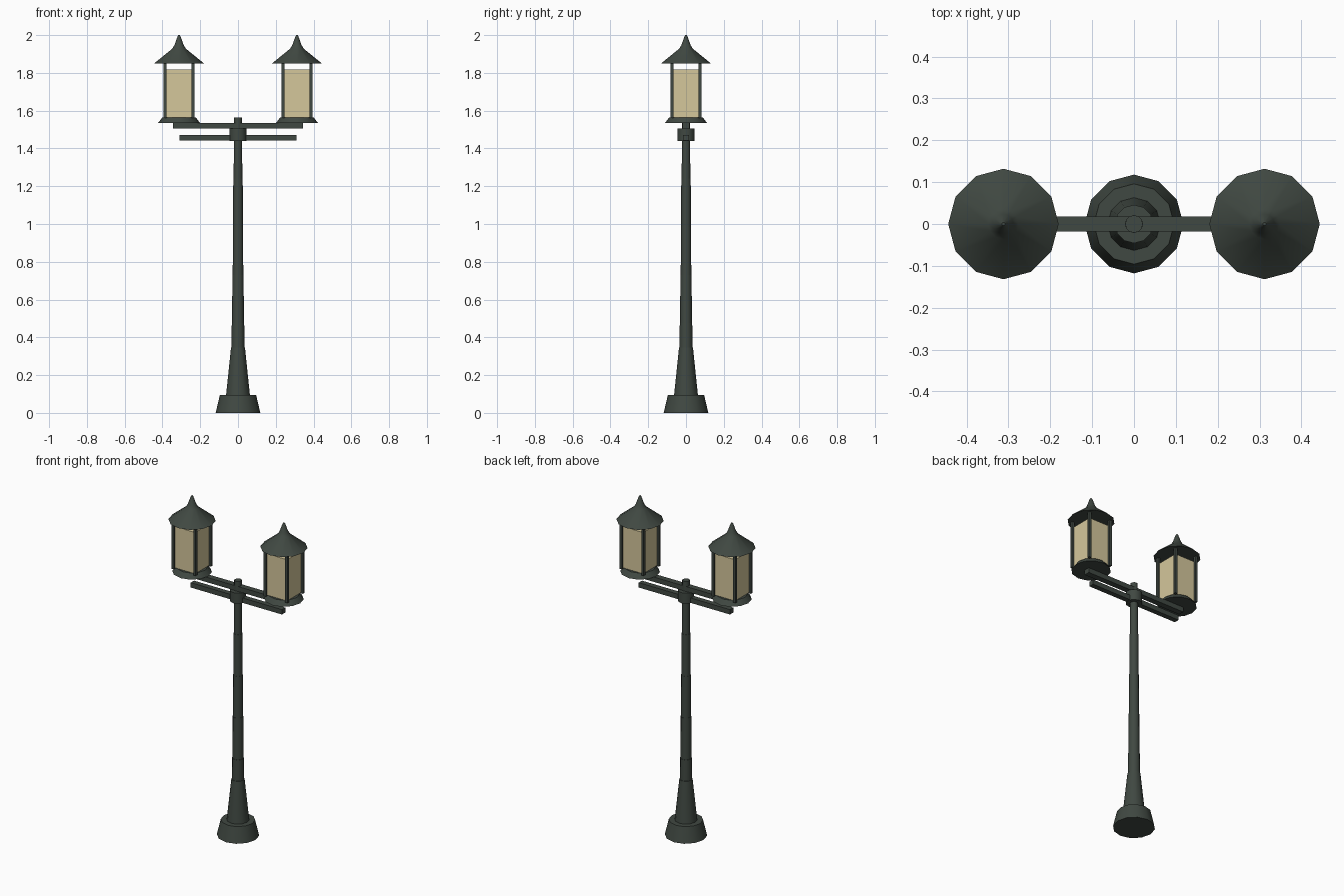
import bpy, bmesh, math

if "Cube" in bpy.data.objects:
    bpy.data.objects.remove(bpy.data.objects["Cube"])


def material(name, rgb):
    m = bpy.data.materials.new(name)
    m.diffuse_color = (*rgb, 1)
    m.use_nodes = True
    m.node_tree.nodes["Principled BSDF"].inputs["Base Color"].default_value = m.diffuse_color
    return m


iron = material("dark green iron", (0.051, 0.065, 0.054))
glass = material("warm cream glass", (0.66, 0.57, 0.33))


def finish(name, bm, mat, smooth=False):
    bmesh.ops.recalc_face_normals(bm, faces=bm.faces)
    mesh = bpy.data.meshes.new(name)
    bm.to_mesh(mesh)
    bm.free()
    mesh.materials.append(mat)
    ob = bpy.data.objects.new(name, mesh)
    bpy.context.collection.objects.link(ob)
    if smooth:
        bpy.ops.object.select_all(action='DESELECT')
        ob.select_set(True)
        bpy.context.view_layer.objects.active = ob
        bpy.ops.object.shade_smooth_by_angle(angle=math.radians(35))
    return ob


def turned(name, profile, x=0, sides=12):
    """Closed turned part from (radius, height) pairs, bottom to top."""
    bm = bmesh.new()
    rings = []
    for r, z in profile:
        rings.append([bm.verts.new((x + r * math.cos(2 * math.pi * i / sides),
                                    r * math.sin(2 * math.pi * i / sides), z))
                      for i in range(sides)])
    for a, b in zip(rings, rings[1:]):
        for i in range(sides):
            j = (i + 1) % sides
            bm.faces.new((a[i], a[j], b[j], b[i]))
    bm.faces.new(rings[0])
    bm.faces.new(rings[-1])
    return finish(name, bm, iron, True)


def box(name, x, y, hx, hy, z0, z1, mat):
    bm = bmesh.new()
    bmesh.ops.create_cube(bm, size=2)
    for v in bm.verts:
        v.co = (x + v.co.x * hx, y + v.co.y * hy, z1 if v.co.z > 0 else z0)
    return finish(name, bm, mat)


# Foot and stepped, tapering pole
turned("foot", [(0.118, 0), (0.096, 0.095)])
turned("pole_flare", [(0.063, 0.095), (0.037, 0.345)])
turned("pole", [(0.034, 0.345), (0.033, 0.475), (0.031, 0.475), (0.030, 0.73),
                (0.028, 0.73), (0.027, 0.985), (0.026, 0.985), (0.025, 1.24),
                (0.023, 1.24), (0.021, 1.565)])
turned("collar", [(0.046, 1.44), (0.046, 1.505)])

# Crossbars
box("upper_arm", 0, 0, 0.343, 0.018, 1.505, 1.535, iron)
box("lower_arm", 0, 0, 0.31, 0.016, 1.442, 1.472, iron)

# Two lanterns
for side, s in (("left", -1), ("right", 1)):
    x = s * 0.312
    turned(side + "_lantern_tray", [(0.111, 1.535), (0.088, 1.565)], x)
    box(side + "_lantern_glass", x, 0, 0.07, 0.07, 1.565, 1.818, glass)
    for px in (-1, 1):
        for py in (-1, 1):
            box(side + "_lantern_post", x + px * 0.074, py * 0.074,
                0.008, 0.008, 1.56, 1.855, iron)
    turned(side + "_lantern_roof", [(0.132, 1.85), (0.036, 1.928),
                                    (0.024, 1.948), (0.008, 1.993),
                                    (0.004, 2.0)], x)
